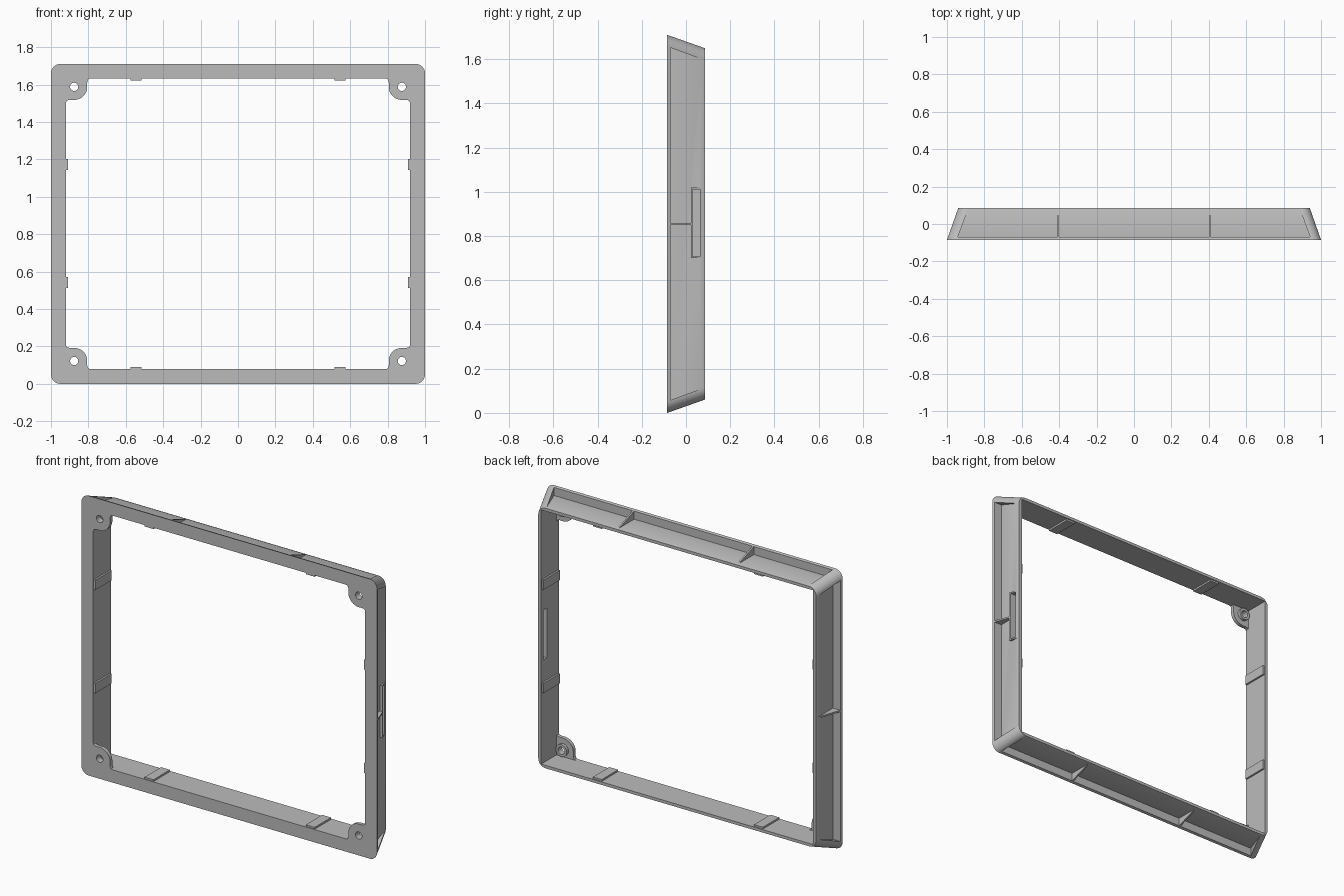
import bpy, bmesh
from math import sin, cos, pi
from mathutils import Vector

if "Cube" in bpy.data.objects:
    bpy.data.objects.remove(bpy.data.objects["Cube"])

HALF = {"x": 1.0, "z": 0.855}      # outer half sizes at the front
INNER = {"x": 0.92, "z": 0.777}    # opening half sizes
FRONT, BACK, TAPER, MID = -0.085, 0.085, 0.06, 0.855
PLATE = -0.07                      # back of the front plate
FLOOR = 0.055                      # pocket floor, measured in from the front edge

grey = bpy.data.materials.new("plain grey")
grey.use_nodes = True
grey.diffuse_color = (0.5, 0.5, 0.5, 1)
grey.node_tree.nodes["Principled BSDF"].inputs["Base Color"].default_value = (0.5, 0.5, 0.5, 1)


def loft(name, ring_a, ring_b):
    """Closed solid between two matching rings of points."""
    bm = bmesh.new()
    a = [bm.verts.new(p) for p in ring_a]
    b = [bm.verts.new(p) for p in ring_b]
    bm.faces.new(a)
    bm.faces.new(b[::-1])
    for i in range(len(a)):
        j = (i + 1) % len(a)
        bm.faces.new((a[j], a[i], b[i], b[j]))
    bmesh.ops.recalc_face_normals(bm, faces=bm.faces)
    mesh = bpy.data.meshes.new(name)
    bm.to_mesh(mesh)
    bm.free()
    mesh.materials.append(grey)
    obj = bpy.data.objects.new(name, mesh)
    bpy.context.collection.objects.link(obj)
    return obj


def activate(obj):
    bpy.ops.object.select_all(action="DESELECT")
    obj.select_set(True)
    bpy.context.view_layer.objects.active = obj


def cut(obj, cutter):
    cutter.hide_render = True
    mod = obj.modifiers.new("cut", "BOOLEAN")
    mod.operation, mod.solver, mod.object = "DIFFERENCE", "EXACT", cutter
    activate(obj)
    bpy.ops.object.modifier_apply(modifier=mod.name)
    bpy.data.objects.remove(cutter)


def rounded(hx, hz, y, r, steps=8):
    """Rounded rectangle ring facing the front."""
    ring = []
    for k, (sx, sz) in enumerate(((1, 1), (-1, 1), (-1, -1), (1, -1))):
        for i in range(steps + 1):
            t = (k + i / steps) * pi / 2
            ring.append((sx * (hx - r) + r * cos(t), y, MID + sz * (hz - r) + r * sin(t)))
    return ring


def circle(x, z, r, y, n=24):
    return [(x + r * cos(2 * pi * i / n), y, z + r * sin(2 * pi * i / n)) for i in range(n)]


def place(axis, s, d, y, t):
    """Point at distance d out on a side, t along it."""
    return Vector((s * d, y, MID + t)) if axis == "x" else Vector((t, y, MID + s * d))


def outer(axis, y):
    return HALF[axis] - TAPER * (y - FRONT) / (BACK - FRONT)


def side_prism(name, axis, s, profile, t0, t1):
    """Profile of (distance, y) points swept along a side."""
    return loft(name, *[[place(axis, s, d, y, t) for d, y in profile] for t in (t0, t1)])


def box_profile(d0, d1, y0, y1):
    return [(d0, y0), (d1, y0), (d1, y1), (d0, y1)]


# Tapered frame with a straight opening
frame = loft("frame", rounded(HALF["x"], HALF["z"], FRONT, 0.05),
             rounded(HALF["x"] - TAPER, HALF["z"] - TAPER, BACK, 0.05))
cut(frame, loft("opening_cutter", *[[(sx * INNER["x"], y, MID + sz * INNER["z"])
    for sx, sz in ((1, 1), (-1, 1), (-1, -1), (1, -1))] for y in (-0.2, 0.2)]))

SIDES = [(axis, s) for axis in "xz" for s in (1, -1)]

# Long pockets in the four outer faces, with sloped ends
for axis, s in SIDES:
    along = HALF["z" if axis == "x" else "x"] - 0.058
    plan = [(-along, PLATE), (along, PLATE), (along - 0.07, 0.12), (0.07 - along, 0.12)]
    floor = HALF[axis] - FLOOR
    cut(frame, loft("pocket_cutter", *[[place(axis, s, d, y, t) for t, y in plan]
                                       for d in (floor, floor + 0.2)]))

# Slot through the left side, and its raised rim
SLOT_Y, SLOT_T = (0.03, 0.063), (-0.147, 0.156)


def slot_cutter():
    return side_prism("slot_cutter", "x", 1, box_profile(0.85, 1.1, *SLOT_Y), *SLOT_T)


y0, y1 = 0.022, 0.07
base = HALF["x"] - FLOOR - 0.01
rim = side_prism("slot_rim", "x", 1,
                 [(base, y0), (outer("x", y0), y0), (outer("x", y1), y1), (base, y1)],
                 SLOT_T[0] - 0.008, SLOT_T[1] + 0.008)
cut(rim, slot_cutter())
cut(frame, slot_cutter())

# Triangular ribs inside the pockets
for axis, s in SIDES:
    floor = HALF[axis] - FLOOR
    end = y0 if (axis, s) == ("x", 1) else 0.07
    profile = [(floor, PLATE), (outer(axis, PLATE), PLATE), (outer(axis, end), end), (floor, end)]
    for t in ((0,) if axis == "x" else (-0.405, 0.405)):
        side_prism("pocket_rib", axis, s, profile, t - 0.005, t + 0.005)

# Low pads on the inner walls
for axis, s in SIDES:
    for t in ((-0.313, 0.318) if axis == "x" else (-0.545, 0.545)):
        side_prism("inner_pad", axis, s,
                   box_profile(INNER[axis] - 0.011, INNER[axis], -0.08, 0.078),
                   t - 0.03, t + 0.03)

# Rounded corner ears with screw holes and bosses
C, R = 0.044, 0.07
arc = [(C + R * cos(i * pi / 24), C + R * sin(i * pi / 24)) for i in range(13)]
fillet = [(0.13, 0), (0.121, 0.003), (0.116, 0.01), (0.114, 0.02)]
outline = [(0, 0)] + fillet + arc + [(v, u) for u, v in reversed(fillet)]
for sx in (1, -1):
    for sz in (1, -1):
        def corner(u, v, y):
            return (sx * (INNER["x"] - u), y, MID + sz * (INNER["z"] - v))
        ear = loft("corner_ear", *[[corner(u, v, y) for u, v in outline] for y in (FRONT, -0.063)])
        x, _, z = corner(C, C, 0)
        boss = loft("screw_boss", circle(x, z, 0.037, -0.065), circle(x, z, 0.037, -0.045))
        for part in (ear, boss):
            cut(part, loft("hole_cutter", circle(x, z, 0.022, -0.2), circle(x, z, 0.022, 0.2)))
            activate(part)
            bpy.ops.object.shade_smooth_by_angle()

activate(frame)
bpy.ops.object.shade_smooth_by_angle()
